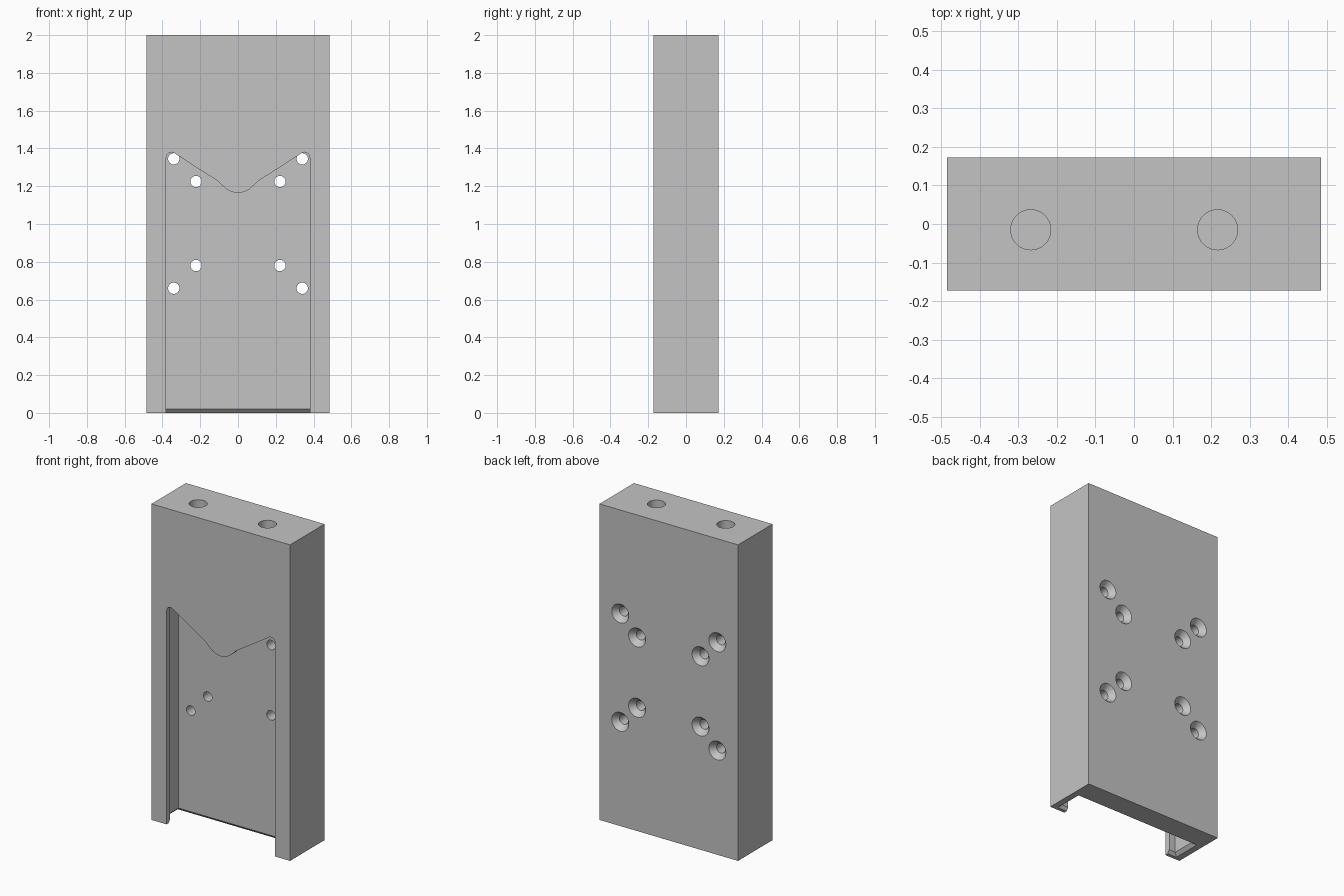
import bpy
import bmesh
import math
from mathutils import Vector, Matrix

cube = bpy.data.objects.get("Cube")
if cube:
    bpy.data.objects.remove(cube, do_unlink=True)

W, D, H = 0.97, 0.344, 2.0           # block size
FRONT, BACK = -D / 2, D / 2
LIP_BACK = FRONT + 0.035             # inner face of the retaining lip
FLOOR = 0.013                        # slot floor
UNDERCUT = 0.045                     # slot is wider behind the lip
CHAMFER = 0.02

grey = bpy.data.materials.new("plain grey")
grey.use_nodes = True
grey.diffuse_color = (0.55, 0.55, 0.55, 1)
grey.node_tree.nodes["Principled BSDF"].inputs["Base Color"].default_value = (0.55, 0.55, 0.55, 1)


def make_object(name, bm):
    bmesh.ops.recalc_face_normals(bm, faces=bm.faces)
    mesh = bpy.data.meshes.new(name)
    bm.to_mesh(mesh)
    bm.free()
    mesh.materials.append(grey)
    obj = bpy.data.objects.new(name, mesh)
    bpy.context.collection.objects.link(obj)
    return obj


def box(name, x, y, z):
    bm = bmesh.new()
    bmesh.ops.create_cube(bm, size=1)
    for v in bm.verts:
        v.co = Vector((x[v.co.x > 0], y[v.co.y > 0], z[v.co.z > 0]))
    return make_object(name, bm)


def prism(name, outline, y0, y1):
    """Extrude an x-z outline along y."""
    bm = bmesh.new()
    face = bm.faces.new([bm.verts.new((x, y0, z)) for x, z in outline])
    new = bmesh.ops.extrude_face_region(bm, geom=[face])["geom"]
    bmesh.ops.translate(bm, vec=(0, y1 - y0, 0),
                        verts=[g for g in new if isinstance(g, bmesh.types.BMVert)])
    return make_object(name, bm)


def rod(name, start, axis, length, r1, r2):
    """Cylinder or cone running from start along axis."""
    bm = bmesh.new()
    rot = Vector((0, 0, 1)).rotation_difference(Vector(axis)).to_matrix().to_4x4()
    place = Matrix.Translation(start) @ rot @ Matrix.Translation((0, 0, length / 2))
    bmesh.ops.create_cone(bm, cap_ends=True, segments=40, radius1=r1, radius2=r2,
                          depth=length, matrix=place)
    return make_object(name, bm)


def cut(target, cutter):
    cutter.hide_render = True
    mod = target.modifiers.new("cut", "BOOLEAN")
    mod.operation = "DIFFERENCE"
    mod.solver = "EXACT"
    mod.object = cutter
    bpy.context.view_layer.objects.active = target
    bpy.ops.object.modifier_apply(modifier=mod.name)
    bpy.data.objects.remove(cutter, do_unlink=True)


def slot_outline(offset):
    """Slot with rounded shoulders and a V top, grown outward by offset."""
    half = [(-0.38, -0.1), (-0.38, 0.6)]
    for i in range(9):               # rounded shoulder
        a = math.radians(180 - i * 122 / 8)
        half.append((-0.352 + 0.028 * math.cos(a), 1.352 + 0.028 * math.sin(a)))
    half += [(-0.22, 1.299), (-0.107, 1.228), (-0.085, 1.206), (-0.06, 1.184),
             (-0.03, 1.169), (0, 1.165)]
    full = half + [(-x, z) for x, z in reversed(half[:-1])]
    pts = [Vector(p) for p in full]
    grown = []
    for i, p in enumerate(pts):
        t = pts[min(i + 1, len(pts) - 1)] - pts[max(i - 1, 0)]
        n = Vector((-t.y, t.x)).normalized()
        grown.append(p + n * offset)
    return grown


# Main block
block = box("mounting_block", (-W / 2, W / 2), (FRONT, BACK), (0, H))

# Undercut slot: narrow front opening and wider cavity behind the lip
cut(block, prism("slot_opening", slot_outline(0), FRONT - 0.1, LIP_BACK + 0.03))
cut(block, prism("slot_cavity", slot_outline(UNDERCUT), LIP_BACK, FLOOR))

# Lead-in chamfer around the cavity at the bottom
inner = 0.38 + UNDERCUT
lead = box("slot_lead_in", (-inner, inner), (LIP_BACK, FLOOR), (-CHAMFER, CHAMFER))
for v in lead.data.vertices:
    if v.co.z < 0:
        v.co.x += math.copysign(2 * CHAMFER, v.co.x)
        v.co.y += 2 * CHAMFER if v.co.y > 0 else -1.4 * CHAMFER
cut(block, lead)

# Countersunk screw holes through the back wall
for side in (-1, 1):
    for x, z in ((0.34, 1.345), (0.222, 1.225), (0.222, 0.78), (0.34, 0.66)):
        cut(block, rod("screw_hole", (side * x, -0.05, z), (0, 1, 0), 0.3, 0.03, 0.03))
        cut(block, rod("countersink", (side * x, BACK + 0.01, z), (0, -1, 0),
                       0.045, 0.068, 0.03))

# Blind bores in the top
for x in (-0.268, 0.217):
    cut(block, rod("top_bore", (x, -0.015, H + 0.05), (0, 0, -1), 0.45, 0.052, 0.052))

bpy.ops.object.select_all(action="DESELECT")
block.select_set(True)
bpy.context.view_layer.objects.active = block
bpy.ops.object.shade_smooth_by_angle(angle=math.radians(25))
